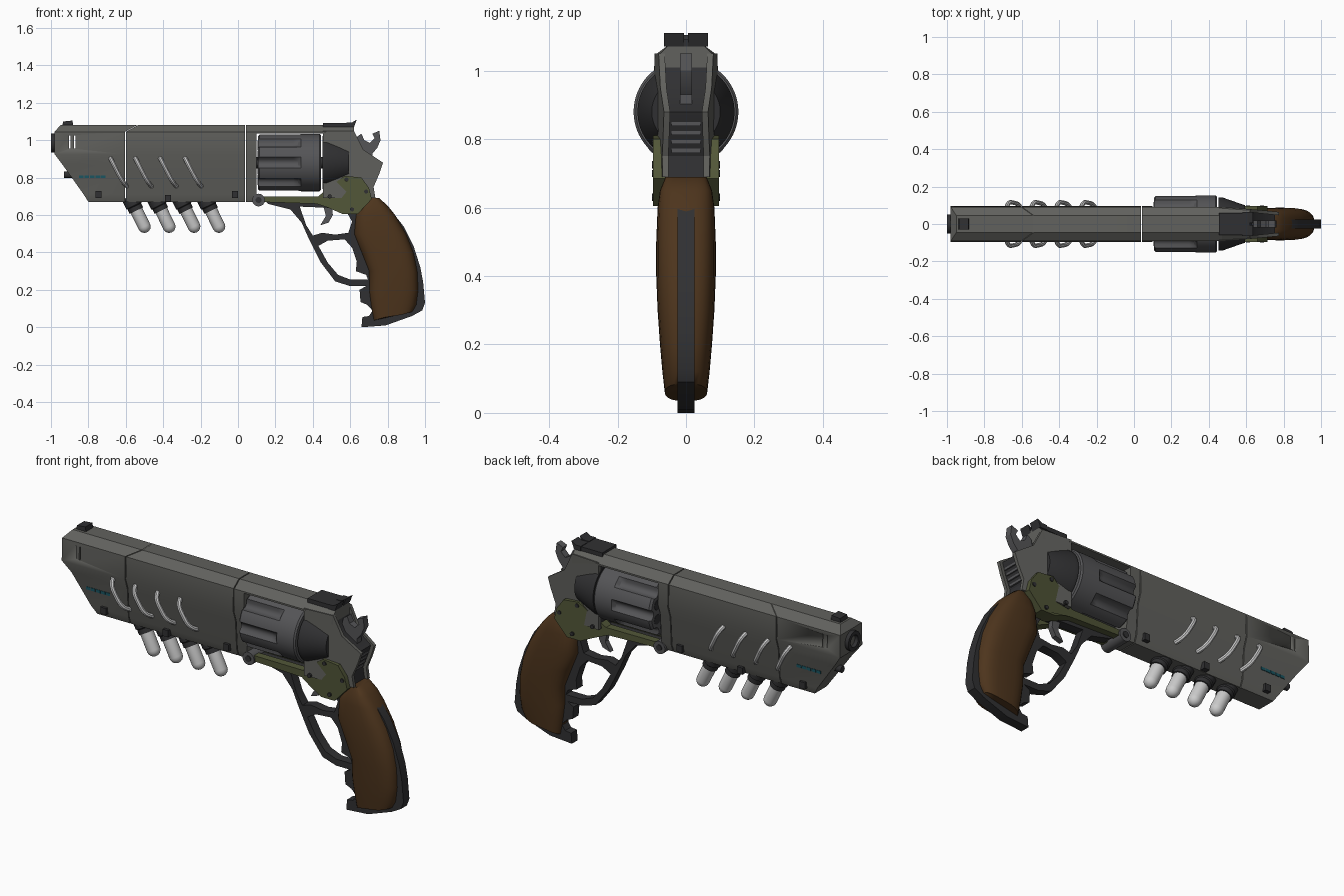
import bpy, bmesh, math
from mathutils import Vector

if "Cube" in bpy.data.objects:
    bpy.data.objects.remove(bpy.data.objects["Cube"])


def material(name, rgb):
    m = bpy.data.materials.new(name)
    m.diffuse_color = (*rgb, 1)
    m.use_nodes = True
    m.node_tree.nodes["Principled BSDF"].inputs["Base Color"].default_value = m.diffuse_color
    return m


STEEL = material("gunmetal", (0.12, 0.12, 0.11))
CYL = material("cylinder_steel", (0.09, 0.09, 0.095))
DARK = material("dark_metal", (0.03, 0.03, 0.032))
WOOD = material("wood", (0.075, 0.035, 0.012))
OLIVE = material("olive", (0.085, 0.095, 0.04))
TEAL = material("teal", (0.01, 0.09, 0.12))


def finish(ob, mat, angle=30):
    me = ob.data
    bm = bmesh.new()
    bm.from_mesh(me)
    bmesh.ops.recalc_face_normals(bm, faces=bm.faces)
    bm.to_mesh(me)
    bm.free()
    if mat:
        me.materials.clear()
        me.materials.append(mat)
    for p in me.polygons:
        p.use_smooth = True
    me.set_sharp_from_angle(angle=math.radians(angle))
    return ob


def loft(name, rings, mat=None, strip_caps=False, angle=30):
    n = len(rings[0])
    verts = [v for r in rings for v in r]
    faces = [(k * n + i, k * n + (i + 1) % n, (k + 1) * n + (i + 1) % n, (k + 1) * n + i)
             for k in range(len(rings) - 1) for i in range(n)]
    for base in (0, (len(rings) - 1) * n):
        if strip_caps:
            faces += [tuple(base + j for j in (i, i + 1, n - 2 - i, n - 1 - i)) for i in range(n // 2 - 1)]
        else:
            faces.append(tuple(range(base, base + n)))
    me = bpy.data.meshes.new(name)
    me.from_pydata(verts, [], faces)
    ob = bpy.data.objects.new(name, me)
    bpy.context.collection.objects.link(ob)
    return finish(ob, mat, angle)


def lathe(name, origin, axis, prof, mat=None, n=24, flute=None):
    a = Vector(axis).normalized()
    u = a.cross(Vector((0, 1, 0)) if abs(a.y) < 0.9 else Vector((0, 0, 1))).normalized()
    v = a.cross(u)
    rings = []
    for t, r, *w in prof:
        ring = []
        for i in range(n):
            th = 2 * math.pi * i / n
            rr = r - (w[0] * flute(th) if w else 0)
            ring.append(Vector(origin) + a * t + u * rr * math.cos(th) + v * rr * math.sin(th))
        rings.append(ring)
    return loft(name, rings, mat)


def plate(name, pts, y0, y1, mat=None):
    """Side profile (x, z) extruded across y; y0 and y1 may be functions of x."""
    f = lambda y, x: y(x) if callable(y) else y
    return loft(name, [[(x, f(y, x), z) for x, z in pts] for y in (y0, y1)], mat)


def box(name, x0, x1, y0, y1, z0, z1, mat=None):
    return plate(name, [(x0, z0), (x1, z0), (x1, z1), (x0, z1)], y0, y1, mat)


def curve(name, paths, mat, closed, **settings):
    cu = bpy.data.curves.new(name, 'CURVE')
    for k, v in settings.items():
        setattr(cu, k, v)
    for pts in paths:
        s = cu.splines.new('POLY' if closed else 'NURBS')
        s.points.add(len(pts) - 1)
        for p, c in zip(s.points, pts):
            p.co = (*c, 1) if len(c) == 3 else (*c, 0, 1)
        s.use_cyclic_u = closed
        s.use_endpoint_u = not closed
    ob = bpy.data.objects.new(name, cu)
    bpy.context.collection.objects.link(ob)
    if closed:
        ob.rotation_euler.x = math.pi / 2
    bpy.ops.object.select_all(action='DESELECT')
    ob.select_set(True)
    bpy.context.view_layer.objects.active = ob
    bpy.ops.object.convert(target='MESH')
    return finish(bpy.context.object, mat)


# barrel shroud: faceted section (half width, z), cut into three segments
SEC = [(0.045, 1.08), (0.092, 1.045), (0.095, 0.925), (0.075, 0.865), (0.065, 0.71), (0.05, 0.67)]


def section(xs, sec=SEC):
    xs = xs if isinstance(xs, list) else [xs] * len(sec)
    half = [(x, y, z) for x, (y, z) in zip(xs, sec)]
    return half + [(x, -y, z) for x, y, z in reversed(half)]


seam = [-0.54, -0.605, -0.605, -0.605, -0.605, -0.605]
nose = loft("shroud_nose", [section([-0.95, -0.98, -0.98, -0.935, -0.825, -0.80]), section(seam)], STEEL, True)
loft("shroud_middle", [section([x + 0.005 for x in seam]), section(0.037)], STEEL, True)
loft("frame_front_block", [section(0.042), section(0.10)], STEEL, True)
loft("top_strap", [section(0.09, SEC[:2] + [(0.092, 1.036)]), section(0.47, SEC[:2] + [(0.092, 1.036)])], STEEL, True)

# vent slots through the nose
for i, x in enumerate((-0.90, -0.873)):
    cut = box(f"slot_cutter_{i}", x - 0.004, x + 0.004, -0.2, 0.2, 0.955, 1.025)
    cut.hide_render = True
    cut.hide_set(True)
    m = nose.modifiers.new("slot", 'BOOLEAN')
    m.operation, m.object, m.solver = 'DIFFERENCE', cut, 'EXACT'

# muzzle, nose knob, sights
lathe("muzzle", (-0.97, 0, 0.985), (-1, 0, 0), [(0, 0.052), (0.03, 0.052), (0.03, 0.032), (0.0, 0.032)], DARK)
lathe("nose_knob", (-0.88, 0, 0.815), (-1, 0, 0), [(0, 0.018), (0.05, 0.018)], DARK, 12)
plate("front_sight", [(-0.945, 1.05), (-0.935, 1.10), (-0.885, 1.105), (-0.88, 1.07)], -0.03, 0.03, DARK)
box("rear_sight_base", 0.455, 0.62, -0.06, 0.06, 1.07, 1.092, DARK)
for s in (-1, 1):
    plate("rear_sight_ear", [(0.58, 1.07), (0.62, 1.07), (0.635, 1.11), (0.61, 1.095), (0.58, 1.095)],
          s * 0.006, s * 0.064, DARK)

# underbarrel canisters with collars and feed tubes
wires = []
for i in range(4):
    x = -0.57 + i * 0.133
    d = (0.083, 0, -0.17)
    lathe("canister_collar", (x - 0.01, 0, 0.70), d, [(0, 0.046), (0.055, 0.046), (0.06, 0.04), (0.085, 0.04)], DARK, 20)
    cap = [(0.18 + 0.034 * math.sin(a), 0.034 * math.cos(a)) for a in (0, 0.4, 0.8, 1.15, 1.5)]
    lathe("canister", (x - 0.01, 0, 0.70), d, [(0.03, 0.034)] + cap, None, 20)
    for s in (-1, 1):
        wires.append([(x - 0.115, s * 0.07, 0.91), (x - 0.105, s * 0.125, 0.89), (x - 0.075, s * 0.11, 0.83),
                      (x - 0.04, s * 0.11, 0.765), (x - 0.02, s * 0.05, 0.75)])
curve("feed_tubes", wires, None, False, dimensions='3D', bevel_depth=0.012, bevel_resolution=2, resolution_u=5)

# side clips and teal light strips
for x, z in ((-0.745, 0.71), (-0.375, 0.69), (-0.015, 0.71)):
    box("shroud_clip", x - 0.016, x + 0.016, -0.08, 0.08, z - 0.018, z + 0.018, DARK)
for i in range(5):
    x = -0.85 + i * 0.029
    box("light_strip", x, x + 0.025, -0.074, 0.074, 0.797, 0.812, TEAL)

# fluted cylinder, chambers and recoil shield
AX = 0.88
flute = lambda th: 0.026 * math.sqrt(max(0, math.cos(8 * th) - 0.1))
lathe("cylinder", (0.106, 0, AX), (1, 0, 0),
      [(0, 0.143, 0.8), (0.01, 0.153, 1), (0.19, 0.153, 1), (0.215, 0.153, 0.7), (0.23, 0.153, 0),
       (0.33, 0.153, 0), (0.338, 0.146, 0)], CYL, 96, flute)
for i in range(8):
    a = math.pi / 8 + i * math.pi / 4
    lathe("chamber", (0.104, 0.1 * math.cos(a), AX + 0.1 * math.sin(a)), (1, 0, 0), [(0, 0.026), (0.01, 0.026)], DARK, 16)
lathe("cylinder_axle", (0.09, 0, AX), (1, 0, 0), [(0, 0.03), (0.38, 0.03)], DARK)
lathe("recoil_shield", (0.453, 0, AX), (1, 0, 0), [(0, 0.142), (0.02, 0.142), (0.14, 0.10)], DARK, 40)

# rear frame: tapered cheek plates around a recessed dark core
hw = lambda x: 0.092 - max(0, x - 0.5) * 0.1
REAR = [(0.455, 1.08), (0.62, 1.08), (0.645, 1.0), (0.67, 0.95), (0.775, 0.88), (0.755, 0.82),
        (0.725, 0.75), (0.735, 0.69), (0.455, 0.69)]
cheek = [(x, min(z, 1.05)) if x < 0.63 else (x, z) for x, z in REAR]
for s in (-1, 1):
    plate("frame_cheek", cheek, lambda x: s * (hw(x) - 0.018), lambda x: s * hw(x), STEEL)
plate("frame_core", [(x - 0.02 if x > 0.5 else x, z) for x, z in cheek], lambda x: 0.017 - hw(x),
      lambda x: hw(x) - 0.017, DARK)
loft("frame_top", [section(0.455, SEC[:2] + [(0.09, 1.04)]), section(0.62, [(0.045, 1.08), (0.08, 1.045), (0.08, 1.0)])],
     STEEL, True)
for i in range(4):
    z = 0.76 + i * 0.026
    x = 0.71 + (z - 0.75) * 0.38
    box("rear_rib", x - 0.02, x + 0.004, -0.042, 0.042, z, z + 0.012, CYL)

# hammer and trigger
plate("hammer", [(0.62, 0.94), (0.638, 1.02), (0.66, 1.035), (0.675, 1.0), (0.705, 0.985), (0.73, 1.01), (0.718, 1.035),
                 (0.755, 1.05), (0.762, 1.0), (0.745, 0.96), (0.72, 0.93), (0.72, 0.86), (0.62, 0.86)], -0.018, 0.018, CYL)
plate("trigger", [(0.45, 0.67), (0.50, 0.67), (0.507, 0.60), (0.485, 0.56), (0.44, 0.545), (0.47, 0.595)],
      -0.014, 0.014, CYL)

# olive side brackets with screws, and the crane pivot
BRACKET = [(0.12, 0.70), (0.12, 0.67), (0.42, 0.66), (0.48, 0.64), (0.56, 0.605), (0.64, 0.605), (0.715, 0.685),
           (0.70, 0.745), (0.66, 0.80), (0.57, 0.81), (0.47, 0.735), (0.43, 0.70)]
for s in (-1, 1):
    plate("bracket", BRACKET, s * 0.02, lambda x: s * (0.06 + 0.036 * min(1, max(0, (x - 0.42) / 0.1))), OLIVE)
    for x, z in ((0.49, 0.70), (0.58, 0.79), (0.685, 0.725), (0.61, 0.63)):
        lathe("screw", (x, s * 0.07, z), (0, s, 0), [(0, 0.011), (0.03, 0.011)], DARK, 10)
lathe("pivot", (0.11, -0.07, 0.68), (0, 1, 0), [(0, 0.022), (0, 0.034), (0.14, 0.034), (0.14, 0.022)], CYL, 20)
lathe("pivot_pin", (0.11, -0.075, 0.68), (0, 1, 0), [(0, 0.016), (0.15, 0.016)], DARK, 16)

# grip spine and double-loop guard, one flat profile with two holes
outer = [(0.13, 0.69), (0.72, 0.69), (0.77, 0.665), (0.83, 0.61), (0.885, 0.54), (0.94, 0.43), (0.975, 0.32), (0.99, 0.24),
         (1.0, 0.13), (0.985, 0.09), (0.93, 0.06), (0.79, 0.01), (0.66, 0.0), (0.665, 0.055), (0.70, 0.06),
         (0.72, 0.09), (0.69, 0.12), (0.655, 0.135), (0.65, 0.20), (0.685, 0.22), (0.60, 0.22), (0.52, 0.245),
         (0.44, 0.35), (0.38, 0.47), (0.34, 0.56), (0.28, 0.63), (0.16, 0.66)]
trigger_hole = [(0.33, 0.645), (0.57, 0.635), (0.61, 0.565), (0.59, 0.505), (0.52, 0.495), (0.45, 0.505),
                (0.40, 0.49), (0.365, 0.545)]
finger_hole = [(0.43, 0.435), (0.48, 0.463), (0.57, 0.47), (0.61, 0.425), (0.635, 0.35), (0.63, 0.30), (0.685, 0.28),
               (0.695, 0.255), (0.60, 0.255), (0.535, 0.28), (0.48, 0.345)]
curve("grip_spine", [outer, trigger_hole, finger_hole], DARK, True, dimensions='2D', fill_mode='BOTH', extrude=0.025)

# wooden grip: rounded sections (z, front x, back x, half width)
rows = [(0.06, 0.725, 0.935, 0.062), (0.12, 0.71, 0.955, 0.069), (0.2, 0.70, 0.965, 0.076), (0.3, 0.70, 0.96, 0.083),
        (0.4, 0.66, 0.94, 0.087), (0.5, 0.62, 0.90, 0.087), (0.6, 0.63, 0.84, 0.083), (0.65, 0.655, 0.80, 0.076),
        (0.69, 0.695, 0.755, 0.06)]
sq = lambda c: math.copysign(abs(c) ** 0.65, c)
grip = []
for z, x0, x1, w in rows:
    angs = [2 * math.pi * i / 28 for i in range(28)]
    grip.append([((x0 + x1) / 2 + (x1 - x0) / 2 * sq(math.cos(a)), w * sq(math.sin(a)),
                  z + (0.025 * math.cos(a) if z < 0.1 else 0)) for a in angs])
loft("wood_grip", grip, WOOD, angle=50)
